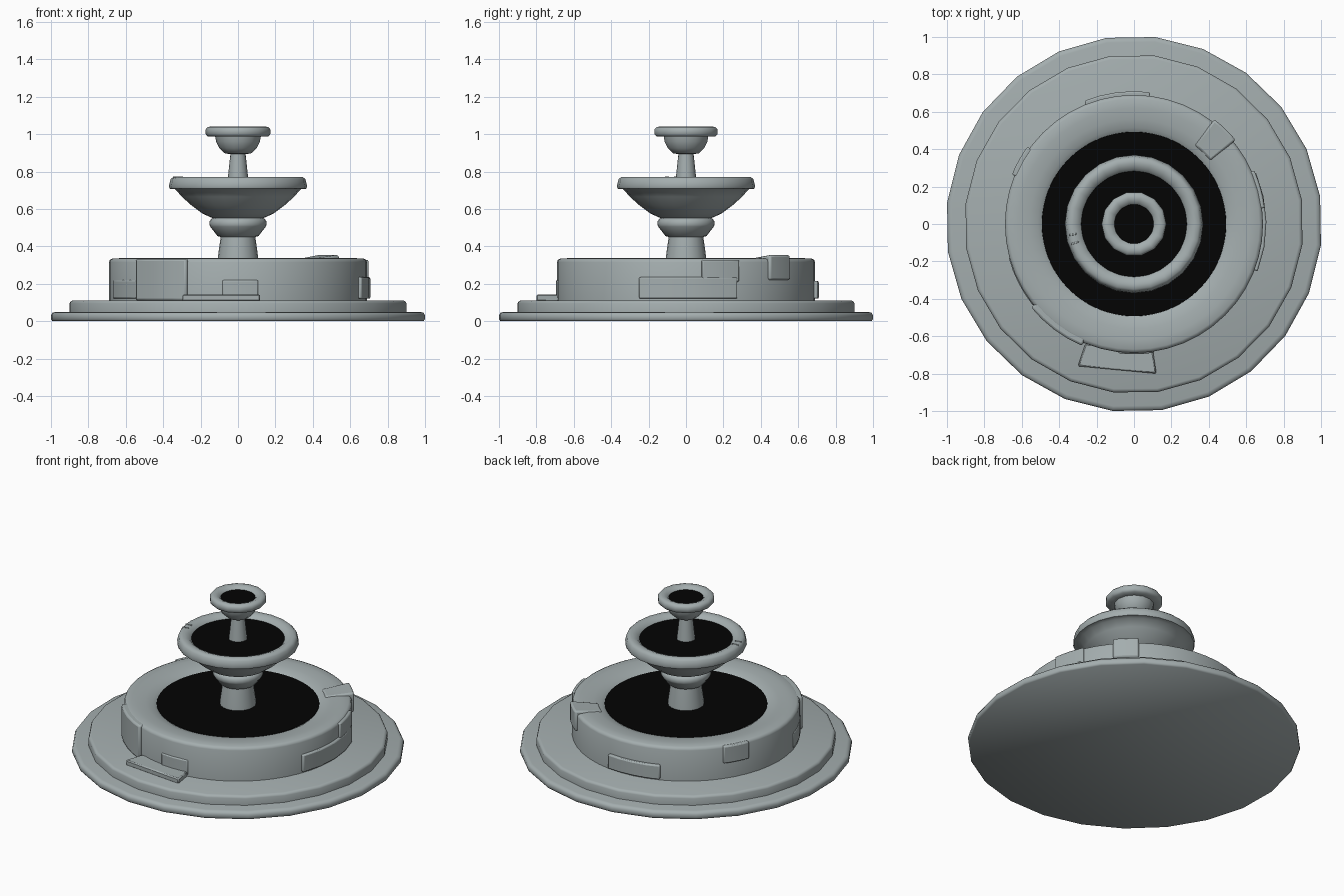
import bpy, bmesh, math
from math import sin, cos, radians

cube = bpy.data.objects.get("Cube")
if cube:
    bpy.data.objects.remove(cube)


def material(name, rgb, rough):
    m = bpy.data.materials.new(name)
    m.use_nodes = True
    m.diffuse_color = (*rgb, 1)
    m.roughness = rough
    bsdf = m.node_tree.nodes["Principled BSDF"]
    bsdf.inputs["Base Color"].default_value = (*rgb, 1)
    bsdf.inputs["Roughness"].default_value = rough
    return m


STONE = material("grey stone", (0.37, 0.42, 0.425), 0.8)
WATER = material("black water", (0.001, 0.001, 0.001), 0.8)


def finish(name, bm, mat):
    bmesh.ops.recalc_face_normals(bm, faces=bm.faces)
    mesh = bpy.data.meshes.new(name)
    bm.to_mesh(mesh)
    bm.free()
    mesh.materials.append(mat)
    ob = bpy.data.objects.new(name, mesh)
    bpy.context.collection.objects.link(ob)
    bpy.ops.object.select_all(action="DESELECT")
    ob.select_set(True)
    bpy.context.view_layer.objects.active = ob
    bpy.ops.object.shade_smooth_by_angle(angle=radians(60))
    return ob


def lathe(name, profile, sides, mat=STONE, turn=0):
    """Revolve (radius, height) points and cap both ends."""
    bm = bmesh.new()
    rings = []
    for r, z in profile:
        rings.append([bm.verts.new((r * cos(a), r * sin(a), z)) for a in
                      (radians(turn) + math.tau * i / sides for i in range(sides))])
    for low, high in zip(rings, rings[1:]):
        for i in range(sides):
            j = (i + 1) % sides
            bm.faces.new((low[i], low[j], high[j], high[i]))
    bm.faces.new(rings[0][::-1])
    bm.faces.new(rings[-1])
    return finish(name, bm, mat)


def curved_block(name, start, end, inner, outer, bottom, top, inner_top=None, bevel=0.008, steps=4):
    """Stone block following a round wall between two angles."""
    bm = bmesh.new()
    sections = []
    for i in range(steps + 1):
        a = radians(start + (end - start) * i / steps)
        sections.append([bm.verts.new((r * cos(a), r * sin(a), z)) for r, z in
                         ((inner, bottom), (outer, bottom), (outer, top), (inner, inner_top or top))])
    for p, q in zip(sections, sections[1:]):
        for k in range(4):
            bm.faces.new((p[k], p[(k + 1) % 4], q[(k + 1) % 4], q[k]))
    bm.faces.new(sections[0])
    bm.faces.new(sections[-1][::-1])
    ob = finish(name, bm, STONE)
    mod = ob.modifiers.new("worn edges", "BEVEL")
    mod.width = bevel
    mod.segments = 2


# Round steps
lathe("lower_step", [(0.998, 0), (1.006, 0.01), (1.006, 0.032), (0.998, 0.045), (0.98, 0.05)],
      24, turn=8.5)
lathe("upper_step", [(0.907, 0.045), (0.907, 0.095), (0.902, 0.106), (0.888, 0.111)], 24, turn=8)

# Main basin with a broad, gently domed rim around the water
lathe("basin", [(0.69, 0.1), (0.69, 0.315), (0.685, 0.328), (0.67, 0.335), (0.62, 0.337),
                (0.56, 0.332), (0.515, 0.322), (0.49, 0.308), (0.47, 0.29)], 48)
lathe("basin_water", [(0.497, 0.3), (0.492, 0.312)], 64, WATER)

# Loose and protruding wall stones
curved_block("right_lower_stone", -21, 23, 0.6, 0.708, 0.12, 0.235)
curved_block("right_upper_stone", 7, 24, 0.64, 0.704, 0.21, 0.328)
curved_block("back_stone", 83, 112, 0.6, 0.71, 0.12, 0.215)
curved_block("left_upper_stone", 144, 158, 0.64, 0.704, 0.215, 0.33)
curved_block("left_lower_stone", 195, 219, 0.6, 0.694, 0.12, 0.22)
curved_block("front_left_stone", 219, 247, 0.64, 0.708, 0.11, 0.333, bevel=0.012)
curved_block("front_stone", 263, 279, 0.6, 0.696, 0.12, 0.22)
curved_block("raised_rim_stone", 39.5, 52.5, 0.53, 0.705, 0.22, 0.355, 0.334, bevel=0.012)

# Fallen slab in front of the basin
bm = bmesh.new()
slab = [(-0.3, -0.76), (0.12, -0.8), (0.1, -0.67), (-0.26, -0.64)]
face = bm.faces.new([bm.verts.new((x, y, 0.105)) for x, y in slab])
up = bmesh.ops.extrude_face_region(bm, geom=[face])
bmesh.ops.translate(bm, vec=(0, 0, 0.038),
                    verts=[v for v in up["geom"] if isinstance(v, bmesh.types.BMVert)])
fallen = finish("fallen_slab", bm, STONE)
fallen.modifiers.new("worn edges", "BEVEL").width = 0.007

# Lower pedestal and collar
lathe("pedestal", [(0.112, 0.29), (0.108, 0.34), (0.09, 0.47)], 20)
lathe("collar", [(0.09, 0.45), (0.11, 0.455), (0.148, 0.505), (0.153, 0.515), (0.152, 0.535),
                 (0.14, 0.55), (0.1, 0.553)], 24)

# Middle bowl
lathe("middle_bowl", [(0.1, 0.545), (0.14, 0.553), (0.19, 0.575), (0.25, 0.62), (0.3, 0.665),
                      (0.335, 0.705), (0.365, 0.708), (0.37, 0.72), (0.361, 0.758),
                      (0.348, 0.77), (0.325, 0.772), (0.3, 0.763), (0.28, 0.742), (0.27, 0.72)], 24)
lathe("middle_water", [(0.287, 0.735), (0.282, 0.746)], 64, WATER)

# Small chips on the middle rim
for angle in (189, 197):
    curved_block("rim_chip", angle, angle + 1.5, 0.31, 0.352, 0.74, 0.774, bevel=0.002, steps=1)

# Upper pedestal and bowl
lathe("upper_pedestal", [(0.058, 0.73), (0.054, 0.77), (0.04, 0.9)], 16)
lathe("top_bowl", [(0.04, 0.893), (0.07, 0.897), (0.1, 0.925), (0.117, 0.96), (0.122, 0.987),
                   (0.162, 0.988), (0.173, 1.0), (0.173, 1.025), (0.162, 1.038), (0.14, 1.041),
                   (0.12, 1.034), (0.104, 1.018), (0.095, 1.0)], 14)
lathe("top_water", [(0.108, 1.01), (0.105, 1.021)], 48, WATER)
